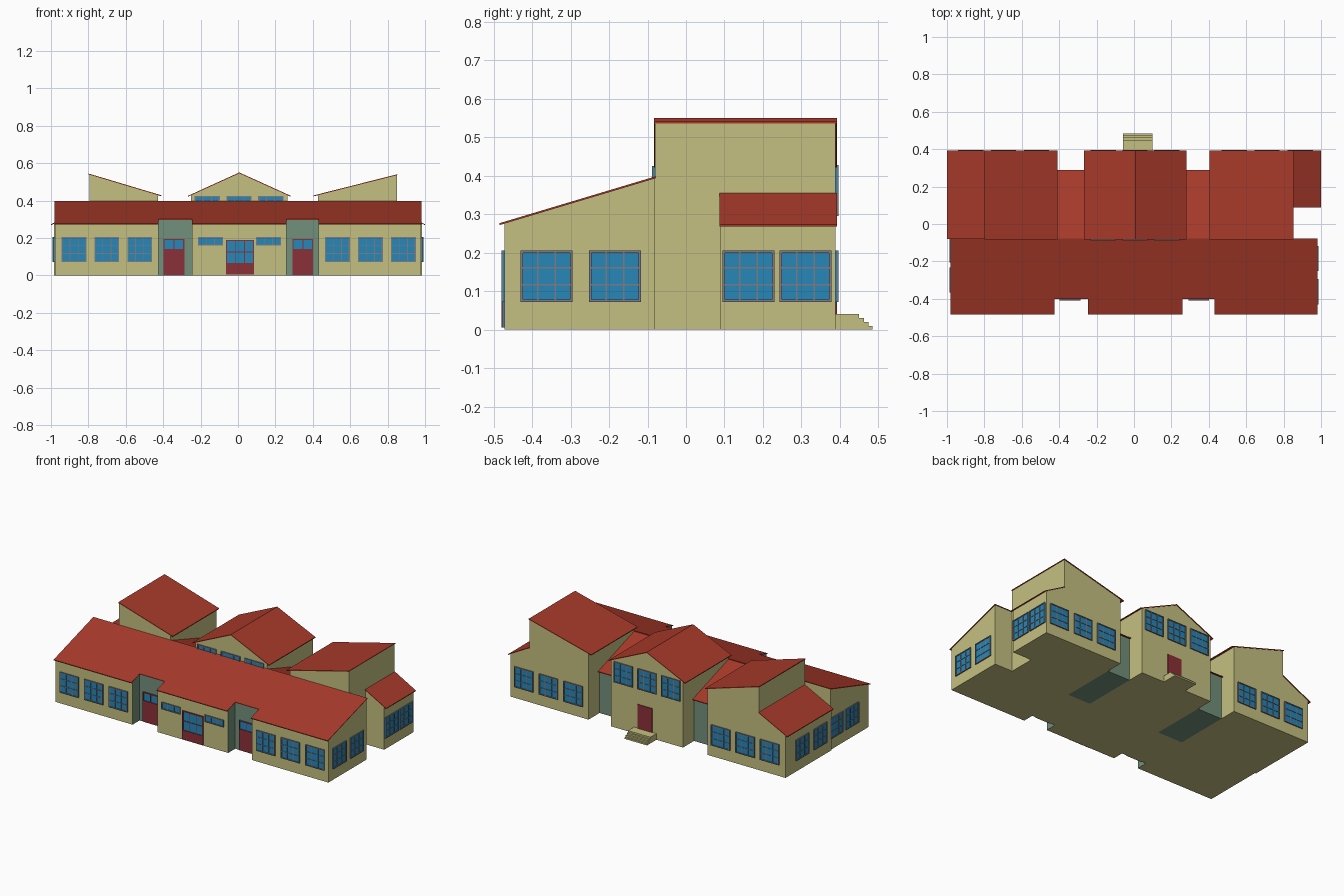
import bpy, bmesh

if "Cube" in bpy.data.objects:
    bpy.data.objects.remove(bpy.data.objects["Cube"])


def material(name, rgb):
    m = bpy.data.materials.new(name)
    m.diffuse_color = (*rgb, 1)
    m.use_nodes = True
    m.node_tree.nodes["Principled BSDF"].inputs["Base Color"].default_value = m.diffuse_color
    return m


WALL = material("cream_wall", (0.56, 0.53, 0.22))
ROOF = material("red_roof", (0.39, 0.042, 0.023))
TEAL = material("teal_wall", (0.17, 0.28, 0.20))
GLASS = material("blue_glass", (0.02, 0.24, 0.48))
DOOR = material("red_door", (0.26, 0.03, 0.04))
FRAME = material("grey_frame", (0.20, 0.20, 0.23))


def finish(name, bm, mats):
    bmesh.ops.recalc_face_normals(bm, faces=bm.faces)
    me = bpy.data.meshes.new(name)
    bm.to_mesh(me)
    bm.free()
    for m in mats:
        me.materials.append(m)
    ob = bpy.data.objects.new(name, me)
    bpy.context.collection.objects.link(ob)
    return ob


def solid(name, outline, bottom, top, mat):
    """Upright solid over an xy outline; bottom and top are height functions."""
    bm = bmesh.new()
    lo = [bm.verts.new((x, y, bottom(x, y))) for x, y in outline]
    hi = [bm.verts.new((x, y, top(x, y))) for x, y in outline]
    bm.faces.new(lo)
    bm.faces.new(hi)
    for i in range(len(lo)):
        j = (i + 1) % len(lo)
        bm.faces.new((lo[i], lo[j], hi[j], hi[i]))
    return finish(name, bm, [mat])


def rect(x0, x1, y0, y1):
    return [(x0, y0), (x1, y0), (x1, y1), (x0, y1)]


def ramp(axis, p, zp, q, zq):
    """Height running straight from zp at p to zq at q along x (0) or y (1)."""
    return lambda *xy: zp + (xy[axis] - p) * (zq - zp) / (q - p)


def ground(x, y):
    return 0.0


def roofed(name, wall, eaves, slope, mat=WALL):
    """Wall solid with a thin sloping roof sheet on it."""
    ob = solid(name + "_walls", wall, ground, slope, mat)
    solid(name + "_roof", eaves, slope, lambda x, y: slope(x, y) + 0.005, ROOF)
    return ob


def panel(name, side, plane, u0, u1, z0, z1, cols=3, rows=3, trim=FRAME, kick=0.0):
    """Window or door on a wall: backing pane, border, glazing bars, kick plate."""
    bm = bmesh.new()

    def place(u, d, z):
        return {"front": (u, plane - d, z), "back": (u, plane + d, z),
                "left": (plane - d, u, z), "right": (plane + d, u, z)}[side]

    def box(a, b, c, e, depth, idx):
        geo = bmesh.ops.create_cube(bm, size=1)["verts"]
        for v in geo:
            v.co = place(a if v.co.x < 0 else b, -0.002 if v.co.y < 0 else depth,
                         c if v.co.z < 0 else e)
        for f in {f for v in geo for f in v.link_faces}:
            f.material_index = idx

    w, t = 0.006, 0.002
    box(u0, u1, z0, z1, 0.004, 0 if cols else 1)
    if cols:
        g0 = z0 + kick
        box(u0, u0 + w, z0, z1, 0.008, 1)
        box(u1 - w, u1, z0, z1, 0.008, 1)
        box(u0, u1, z1 - w, z1, 0.008, 1)
        box(u0, u1, z0, g0 + w, 0.008, 1)
        for i in range(1, cols):
            u = u0 + (u1 - u0) * i / cols
            box(u - t, u + t, g0, z1, 0.007, 1)
        for i in range(1, rows):
            z = g0 + (z1 - g0) * i / rows
            box(u0, u1, z - t, z + t, 0.007, 1)
    finish(name, bm, [GLASS, trim])


# Front wing: notched plan under one long sloping roof
def notched(xe, yf, yb):
    return [(-xe, yf), (-0.425, yf), (-0.425, -0.40), (-0.245, -0.40), (-0.245, yf),
            (0.26, yf), (0.26, -0.40), (0.43, -0.40), (0.43, yf),
            (xe, yf), (xe, yb), (-xe, yb)]


front_slope = ramp(1, -0.47, 0.276, -0.08, 0.393)
front = roofed("front_wing", notched(0.978, -0.472, -0.08),
               notched(0.982, -0.484, -0.078), front_slope)
front.data.materials.append(TEAL)
for p in front.data.polygons:  # teal porch recesses
    if abs(p.normal.z) < 0.1 and -0.46 < p.center.y < -0.39:
        p.material_index = 1

# Left and right rear halls, each a tall shed roof plus a lower lean-to
roofed("left_hall", rect(-0.795, -0.427, -0.08, 0.388), rect(-0.80, -0.41, -0.083, 0.392),
       ramp(0, -0.795, 0.538, -0.427, 0.428))
roofed("right_hall", rect(0.427, 0.85, -0.08, 0.388), rect(0.405, 0.853, -0.083, 0.392),
       ramp(0, 0.427, 0.428, 0.85, 0.535))
roofed("left_lean_to", rect(-0.985, -0.795, -0.08, 0.388), rect(-1.0, -0.795, -0.08, 0.392),
       ramp(0, -1.0, 0.268, -0.795, 0.37))
roofed("right_lean_to", rect(0.85, 0.985, 0.09, 0.388), rect(0.85, 1.0, 0.087, 0.392),
       ramp(0, 0.85, 0.35, 1.0, 0.268))

# Central gabled hall, as two halves
roofed("centre_hall_left", rect(-0.25, 0.007, -0.08, 0.388), rect(-0.268, 0.007, -0.083, 0.392),
       ramp(0, -0.25, 0.428, 0.007, 0.545))
roofed("centre_hall_right", rect(0.007, 0.265, -0.08, 0.388), rect(0.007, 0.28, -0.083, 0.392),
       ramp(0, 0.007, 0.545, 0.265, 0.428))

# Teal links between the halls
link_slope = ramp(1, -0.08, 0.39, 0.29, 0.27)
for name, x0, x1 in (("left_link", -0.427, -0.25), ("right_link", 0.265, 0.427)):
    roofed(name, rect(x0, x1, -0.08, 0.275), rect(x0, x1, -0.08, 0.29), link_slope, TEAL)

# Back steps
for i, (y, z) in enumerate(((0.45, 0.04), (0.462, 0.03), (0.474, 0.02), (0.485, 0.01))):
    solid(f"back_step_{i}", rect(-0.06, 0.10, 0.385, y), ground, lambda x, y, z=z: z, WALL)

# Ground floor windows, front and back
for i, x in enumerate((-0.943, -0.768, -0.592, 0.465, 0.641, 0.818)):
    panel(f"front_window_{i}", "front", -0.472, x, x + 0.133, 0.072, 0.205)
    panel(f"back_window_{i}", "back", 0.388, x + 0.003, x + 0.138, 0.072, 0.205)

# Central hall windows: upper back row and front clerestory
for i, x in enumerate((-0.232, -0.062, 0.108)):
    panel(f"upper_back_window_{i}", "back", 0.388, x, x + 0.135, 0.295, 0.428)
    panel(f"clerestory_window_{i}", "front", -0.08, x, x + 0.135, 0.29, 0.425)

# Side windows
for i, (plane, y) in enumerate(((0.978, -0.43), (0.978, -0.252), (0.985, 0.095), (0.985, 0.243))):
    panel(f"right_window_{i}", "right", plane, y, y + 0.135, 0.072, 0.205)
for i, (plane, y) in enumerate(((0.978, -0.365), (0.978, -0.205), (0.985, -0.03), (0.985, 0.155))):
    panel(f"left_window_{i}", "left", -plane, y, y + 0.132, 0.072, 0.205)

# Entrances, small front windows and back door
panel("main_entrance", "front", -0.472, -0.065, 0.085, 0.005, 0.19, 3, 2, DOOR, 0.055)
panel("left_porch_door", "front", -0.40, -0.398, -0.287, 0.003, 0.195, 2, 1, DOOR, 0.132)
panel("right_porch_door", "front", -0.40, 0.292, 0.402, 0.003, 0.195, 2, 1, DOOR, 0.132)
panel("left_small_window", "front", -0.472, -0.215, -0.08, 0.16, 0.205, 3, 1)
panel("right_small_window", "front", -0.472, 0.095, 0.23, 0.16, 0.205, 3, 1)
panel("back_door", "back", 0.388, -0.03, 0.073, 0.04, 0.195, 0, 0, DOOR)
